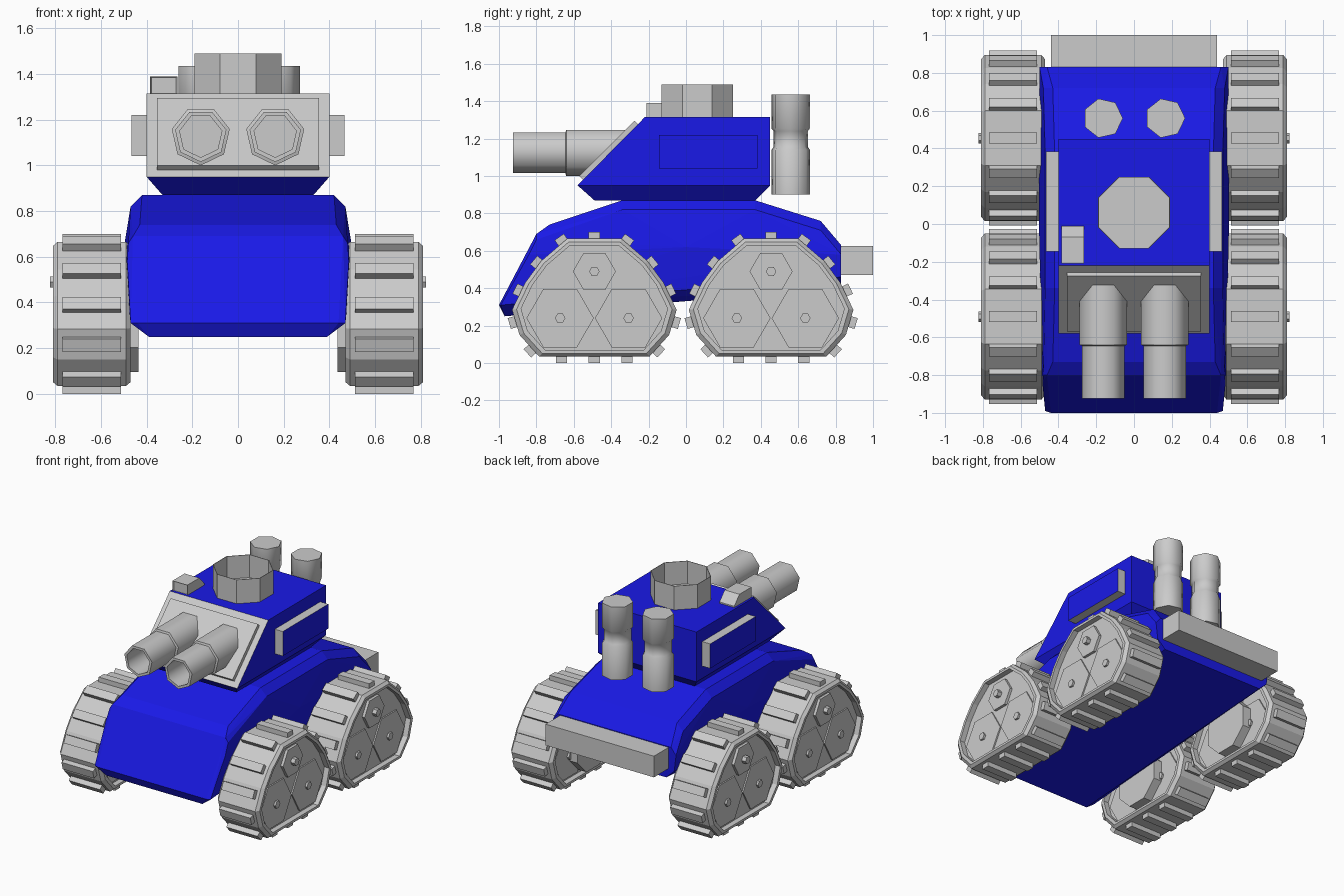
import bpy, bmesh
from math import pi, cos, sin, radians
from mathutils import Vector, Matrix

if "Cube" in bpy.data.objects:
    bpy.data.objects.remove(bpy.data.objects["Cube"])


def paint(name, rgb):
    m = bpy.data.materials.new(name)
    m.diffuse_color = (*rgb, 1)
    m.use_nodes = True
    m.node_tree.nodes["Principled BSDF"].inputs["Base Color"].default_value = m.diffuse_color
    return m


BLUE = paint("blue_paint", (0.01, 0.01, 0.8))
GREY = paint("grey_metal", (0.8, 0.8, 0.8))


def finish(name, bm, mats=(), second=None, smooth=None):
    """Turn a bmesh into an object; faces passing second() get material 2."""
    bmesh.ops.recalc_face_normals(bm, faces=bm.faces)
    bm.normal_update()
    if second:
        for f in bm.faces:
            f.material_index = int(second(f.normal))
    me = bpy.data.meshes.new(name)
    bm.to_mesh(me)
    bm.free()
    for m in mats:
        me.materials.append(m)
    o = bpy.data.objects.new(name, me)
    bpy.context.collection.objects.link(o)
    if smooth:
        bpy.ops.object.select_all(action='DESELECT')
        o.select_set(True)
        bpy.context.view_layer.objects.active = o
        bpy.ops.object.shade_smooth_by_angle(angle=radians(smooth))
    return o


def hull(points):
    """Convex solid from half the points, mirrored in x."""
    bm = bmesh.new()
    for x, y, z in points:
        bm.verts.new((x, y, z))
        bm.verts.new((-x, y, z))
    r = bmesh.ops.convex_hull(bm, input=bm.verts)
    loose = {v for v in r["geom_interior"] + r["geom_unused"]
             if isinstance(v, bmesh.types.BMVert)}
    bmesh.ops.delete(bm, geom=list(loose), context='VERTS')
    bmesh.ops.dissolve_limit(bm, angle_limit=radians(1), verts=bm.verts, edges=bm.edges)
    return bm


def loft(bm, rings, cap0=True, cap1=True):
    """Skin a list of equal-length rings of points."""
    vs = [[bm.verts.new(p) for p in r] for r in rings]
    n = len(vs[0])
    for a, b in zip(vs, vs[1:]):
        for i in range(n):
            j = (i + 1) % n
            bm.faces.new((a[i], a[j], b[j], b[i]))
    if cap0:
        bm.faces.new(vs[0][::-1])
    if cap1:
        bm.faces.new(vs[-1])
    return bm


def ngon(n, r, c, axis, phase=0.0):
    out = []
    for i in range(n):
        a = phase + 2 * pi * i / n
        u, v = r * cos(a), r * sin(a)
        d = {'x': (0, u, v), 'y': (u, 0, v), 'z': (u, v, 0)}[axis]
        out.append(Vector(c) + Vector(d))
    return out


def box(bm, x, y, z):
    m = Matrix.Translation(((x[0] + x[1]) / 2, (y[0] + y[1]) / 2, (z[0] + z[1]) / 2))
    m = m @ Matrix.Diagonal((x[1] - x[0], y[1] - y[0], z[1] - z[0], 1))
    bmesh.ops.create_cube(bm, size=1, matrix=m)
    return bm


# Hull: centre profile, chamfered shoulder profile and side belt
centre = [(.44, -1, .31), (.46, -.8, .69), (.43, -.73, .74), (.42, -.34, .87), (.42, .37, .87),
          (.43, .72, .76), (.46, .83, .63), (.42, .83, .40), (.39, -.97, .25)]
shoulder = [(.47, -.99, .31), (.48, -.8, .66), (.47, -.34, .82), (.47, .37, .82),
            (.48, .72, .71), (.485, .83, .46)]
belt = [(.485, -.84, .58), (.503, 0, .62), (.50, .83, .58)]
finish("hull", hull(centre + shoulder + belt), [BLUE])

# Rear bumper
finish("rear_bumper", box(bmesh.new(), (-.44, .44), (.80, 1.0), (.47, .625)))

# Turret with a grey sloped front
finish("turret", hull([(.40, -.58, .95), (.40, -.22, 1.315), (.40, .45, 1.315), (.40, .45, .95),
                       (.33, -.49, .87), (.33, .37, .87)]),
       [BLUE, GREY], lambda n: n.y < -.5 and n.z > .5)

# Raised plate on the sloped front
finish("front_plate", hull([(.355, -.55, .98), (.355, -.255, 1.275),
                            (.355, -.57, 1.0), (.355, -.275, 1.295)]))

# Side panels, barrels and exhaust stacks on both sides
for s, side in ((-1, "left"), (1, "right")):
    xs = sorted((s * .39, s * .465))
    finish(side + "_side_panel", box(bmesh.new(), xs, (-.145, .383), (1.04, 1.22)),
           [GREY, BLUE], lambda n: abs(n.x) > .9)
    rings = [ngon(7, r, (s * .163, y, 1.13), 'y', -pi / 2) for y, r in
             ((-.15, .13), (-.64, .13), (-.645, .115), (-.925, .115), (-.925, .095), (-.65, .095))]
    finish(side + "_barrel", loft(bmesh.new(), rings), smooth=55)
    rings = [ngon(7, r, (s * .165, .56, z), 'z') for z, r in
             ((.9, .106), (1.14, .106), (1.155, .094), (1.24, .094), (1.255, .106), (1.435, .106))]
    finish(side + "_exhaust_stack", loft(bmesh.new(), rings), smooth=55)

# Open eight-sided hatch ring with floor
R = .19 / cos(pi / 8)
rings = [ngon(8, r, (0, .06, z), 'z', pi / 8) for z, r in
         ((1.31, R), (1.49, R), (1.49, R - .004), (1.322, R - .004))]
finish("hatch_ring", loft(bmesh.new(), rings))

# Periscope with a recessed window
prof = [(-.21, 1.31), (-.21, 1.39), (-.07, 1.39), (-.01, 1.325), (-.01, 1.31)]
bm = loft(bmesh.new(), [[(x, y, z) for y, z in prof] for x in (-.385, -.265)])
bmesh.ops.recalc_face_normals(bm, faces=bm.faces)
window = [f for f in bm.faces if f.normal.y < -.9]
bmesh.ops.inset_region(bm, faces=window, thickness=.008)
bmesh.ops.translate(bm, verts=window[0].verts, vec=(0, .012, 0))
finish("periscope", bm)

# Track wheel outline (half, mirrored), clockwise from the top
half = [(.145, .665), (.285, .545), (.37, .43), (.44, .285), (.40, .15), (.295, .035)]
outline = [Vector(p) for p in half] + [Vector((-y, z)) for y, z in reversed(half)]
edges = list(zip(outline, outline[1:] + outline[:1]))
total = sum((b - a).length for a, b in edges)


def along(s):
    s %= total
    for a, b in edges:
        d = (b - a).length
        if s <= d:
            return a.lerp(b, s / d)
        s -= d
    return outline[0]


def track_wheel(name, s, cy):
    cx = s * .64

    def ring(dx, k):
        return [(cx + s * dx, cy + p.x * k, .34 + (p.y - .34) * k) for p in outline]

    # rim with chamfered edges and recessed faces
    bm = loft(bmesh.new(), [ring(dx, k) for dx, k in (
        (-.13, .89), (-.17, .89), (-.17, .945), (-.15, 1), (.15, 1), (.17, .945), (.17, .89), (.13, .89))])
    # hexagonal rollers and their hubs
    for y, z, r, w, hub in ((0, .49, .115, .15, .182), (-.183, .24, .18, .14, .155), (.183, .24, .18, .14, .155)):
        for rad, d in ((r, w), (.028, hub)):
            loft(bm, [ngon(6, rad, (cx - s * min(d, .16), cy + y, z), 'x'),
                      ngon(6, rad, (cx + s * d, cy + y, z), 'x')])
    finish(name, bm)

    # tread pads spaced evenly round the outline, starting at top centre
    bm = bmesh.new()
    for i in range(14):
        t = i * total / 14 - half[0][0]
        p = along(t)
        tan = (along(t + .04) - along(t - .04)).normalized()
        nor = Vector((-tan.y, tan.x))
        quad = [p + tan * u + nor * v for u, v in ((-.03, -.02), (.03, -.02), (.03, .035), (-.03, .035))]
        loft(bm, [[(cx + dx, cy + q.x, q.y) for q in quad] for dx in (-.127, .127)])
    finish(name + "_tread_pads", bm)

    # axle to the hull
    finish(name + "_axle", loft(bmesh.new(), [ngon(8, .2, (s * x, cy, .28), 'x', pi / 8) for x in (.435, .52)]))


for s, side in ((-1, "left"), (1, "right")):
    for cy, end in ((-.49, "front"), (.455, "rear")):
        track_wheel(f"{end}_{side}_wheel", s, cy)
